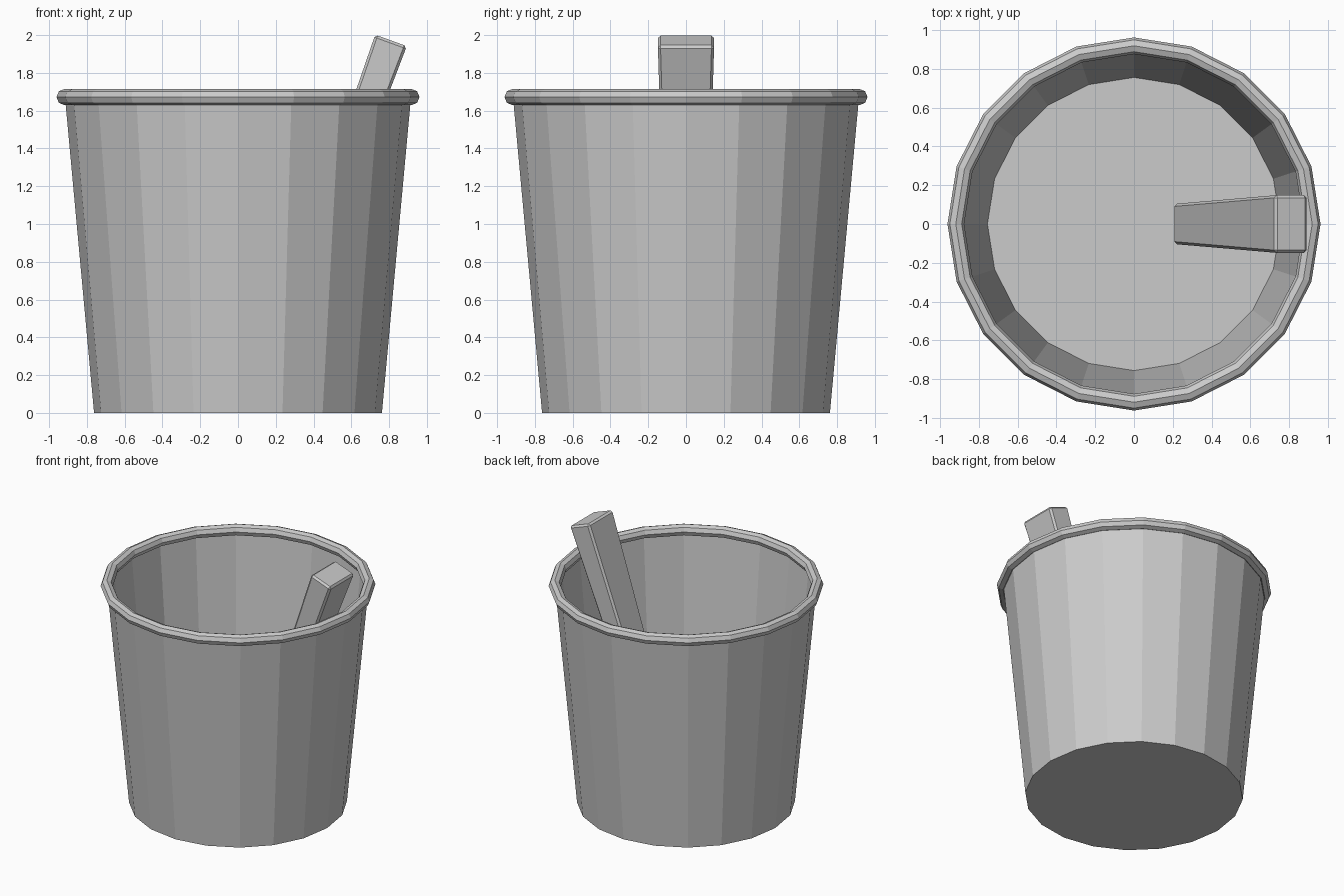
import bpy, bmesh, math
from mathutils import Matrix

SIDES = 20

cube = bpy.data.objects.get("Cube")
if cube:
    bpy.data.objects.remove(cube, do_unlink=True)

grey = bpy.data.materials.new("light_grey")
grey.use_nodes = True
colour = (0.6, 0.6, 0.6, 1)
grey.diffuse_color = colour
grey.node_tree.nodes["Principled BSDF"].inputs["Base Color"].default_value = colour


def finish(name, bm):
    bmesh.ops.recalc_face_normals(bm, faces=bm.faces)
    mesh = bpy.data.meshes.new(name)
    bm.to_mesh(mesh)
    bm.free()
    mesh.materials.append(grey)
    obj = bpy.data.objects.new(name, mesh)
    bpy.context.collection.objects.link(obj)
    return obj


def lathe(name, profile, closed):
    """Revolve (radius, height) points; an open profile is capped at both ends."""
    bm = bmesh.new()
    rings = []
    for r, z in profile:
        angles = [math.tau * i / SIDES for i in range(SIDES)]
        rings.append([bm.verts.new((r * math.cos(a), r * math.sin(a), z)) for a in angles])
    pairs = list(zip(rings, rings[1:]))
    if closed:
        pairs.append((rings[-1], rings[0]))
    else:
        bm.faces.new(rings[0])
        bm.faces.new(rings[-1])
    for low, high in pairs:
        for i in range(SIDES):
            j = (i + 1) % SIDES
            bm.faces.new((low[i], low[j], high[j], high[i]))
    return finish(name, bm)


# Thin tapered cup with a flat floor
lathe("cup_wall", [(0.762, 0), (0.916, 1.672), (0.908, 1.672), (0.755, 0.008)], False)

# Rolled rim with an eight-sided section
rim = [(0.918 + 0.043 * math.cos(math.tau * k / 8),
        1.672 + 0.043 * math.sin(math.tau * k / 8)) for k in range(8)]
lathe("rolled_rim", rim, True)

# Tapered stick leaning to the left side, with chamfered edges
length = 1.6
bm = bmesh.new()
bmesh.ops.create_cube(bm, size=1)
for v in bm.verts:
    scale = 1 if v.co.z > 0 else 0.7
    v.co.x *= 0.178 * scale
    v.co.y *= 0.298 * scale
    v.co.z = (v.co.z - 0.5) * length
bmesh.ops.bevel(bm, geom=bm.edges[:], offset=0.014, segments=1, affect='EDGES')
lean = Matrix.Translation((0.81, 0, 1.972)) @ Matrix.Rotation(math.radians(20), 4, 'Y')
bmesh.ops.transform(bm, matrix=lean, verts=bm.verts)
finish("stick", bm)
